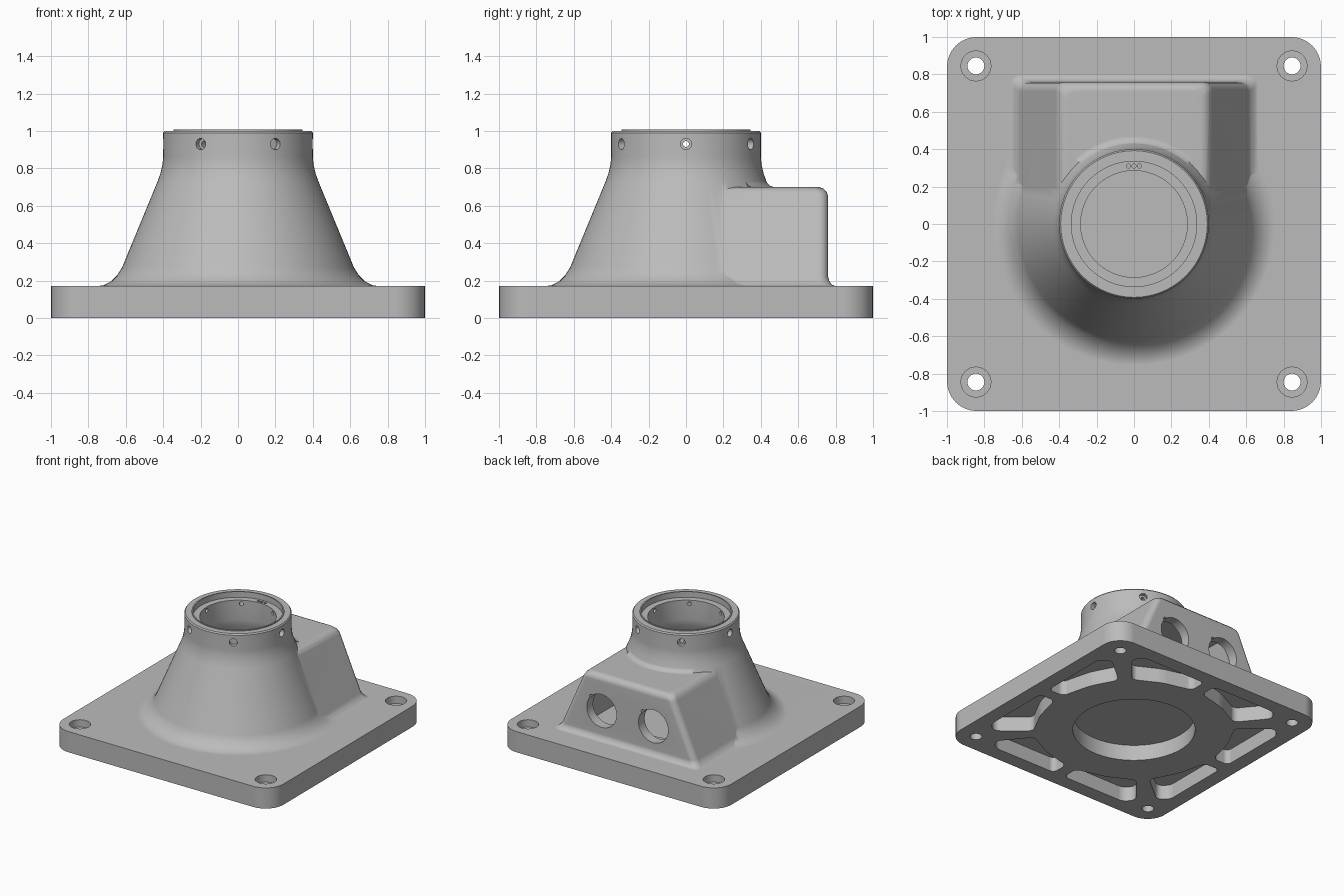
import bpy, bmesh, math
from math import sin, cos, pi, radians
from mathutils import Matrix, Vector

cube = bpy.data.objects.get("Cube")
if cube:
    bpy.data.objects.remove(cube, do_unlink=True)

metal = bpy.data.materials.new("cast grey")
metal.use_nodes = True
GREY = (0.5, 0.5, 0.5, 1)
metal.diffuse_color = GREY
metal.node_tree.nodes["Principled BSDF"].inputs["Base Color"].default_value = GREY


def make_object(name, bm):
    bmesh.ops.recalc_face_normals(bm, faces=bm.faces)
    mesh = bpy.data.meshes.new(name)
    bm.to_mesh(mesh)
    bm.free()
    mesh.materials.append(metal)
    obj = bpy.data.objects.new(name, mesh)
    bpy.context.scene.collection.objects.link(obj)
    return obj


def loft(name, sections, bevel=0):
    """Skin stacked sections of (z, outline) into a closed solid."""
    bm = bmesh.new()
    rings = [[bm.verts.new((x, y, z)) for x, y in outline] for z, outline in sections]
    n = len(rings[0])
    sides = []
    for low, high in zip(rings, rings[1:]):
        for i in range(n):
            j = (i + 1) % n
            bm.faces.new((low[i], low[j], high[j], high[i]))
            sides.append(bm.edges.get((low[i], high[i])))
    bm.faces.new(rings[0][::-1])
    bm.faces.new(rings[-1])
    if bevel:
        bmesh.ops.bevel(bm, geom=sides, offset=bevel, segments=8, affect='EDGES', profile=0.5)
    return make_object(name, bm)


def circle(r, n=96):
    return [(r * cos(2 * pi * i / n), r * sin(2 * pi * i / n)) for i in range(n)]


def lathe(name, profile):
    return loft(name, [(z, circle(r)) for r, z in profile])


def rod(name, start, end, r, n=32):
    """Cylinder between two points."""
    start, end = Vector(start), Vector(end)
    axis = end - start
    bm = bmesh.new()
    place = Matrix.Translation((start + end) / 2) @ axis.to_track_quat('Z', 'Y').to_matrix().to_4x4()
    bmesh.ops.create_cone(bm, cap_ends=True, segments=n, radius1=r, radius2=r,
                          depth=axis.length, matrix=place)
    return make_object(name, bm)


def combine(body, tool, operation='DIFFERENCE'):
    mod = body.modifiers.new("join", 'BOOLEAN')
    mod.operation, mod.object, mod.solver = operation, tool, 'EXACT'
    bpy.context.view_layer.objects.active = body
    bpy.ops.object.modifier_apply(modifier=mod.name)
    bpy.data.objects.remove(tool, do_unlink=True)


def box_outline(w, back, c=0.05):
    """Half width w, rounded corners at the back, straight front on the axis."""
    arc = [(w - c + c * cos(a), back - c + c * sin(a))
           for a in (radians(d) for d in (0, 30, 60, 90))]
    right = [(w, 0)] + arc
    return right + [(-x, y) for x, y in reversed(right)]


# Square mounting plate
body = loft("pedestal_body", [(z, [(-1, -1), (1, -1), (1, 1), (-1, 1)]) for z in (0, 0.17)], bevel=0.16)

# Conical tower with flared foot, straight collar and sealing lip
combine(body, lathe("tower", [
    (0.77, 0.1), (0.77, 0.168), (0.72, 0.175), (0.68, 0.195), (0.645, 0.23), (0.62, 0.27),
    (0.43, 0.73), (0.414, 0.775), (0.404, 0.82), (0.4, 0.86), (0.4, 0.99), (0.392, 1.0),
    (0.345, 1.0), (0.345, 1.007), (0.335, 1.007), (0.335, 0.96)]), 'UNION')

# Connector housing on the back, with filleted foot and rounded top
combine(body, loft("connector_housing", [(z, box_outline(w, b)) for z, w, b in (
    (0.12, 0.67, 0.805), (0.168, 0.67, 0.805), (0.178, 0.645, 0.78), (0.2, 0.622, 0.765),
    (0.22, 0.61, 0.76), (0.65, 0.42, 0.76), (0.675, 0.405, 0.752), (0.692, 0.385, 0.735),
    (0.7, 0.355, 0.71))]), 'UNION')

# Fillet where the collar meets the housing top
def sector(r):
    arc = [(r * cos(radians(a)), r * sin(radians(a))) for a in range(48, 133, 4)]
    return arc + [(0, 0.15)]

combine(body, loft("collar_fillet", [(z, sector(r)) for z, r in (
    (0.66, 0.475), (0.698, 0.475), (0.708, 0.448), (0.73, 0.427), (0.765, 0.413), (0.81, 0.402))]), 'UNION')

# Hollow interior, housing chamber and underside recess
combine(body, lathe("bore", [(0.5, 0.175), (0.3, 0.74), (0.285, 0.8), (0.285, 1.1)]))
combine(body, loft("chamber", [(0.18, box_outline(0.5, 0.68)), (0.62, box_outline(0.33, 0.68))]))
combine(body, lathe("underside_recess", [(0.46, -0.1), (0.46, 0.13)]))

# Counterbored bolt holes in the corners
for x in (-0.845, 0.845):
    for y in (-0.845, 0.845):
        combine(body, rod("bolt_hole", (x, y, -0.1), (x, y, 0.3), 0.045))
        combine(body, rod("counterbore", (x, y, 0.11), (x, y, 0.3), 0.08))

# Two keyed connector openings
for x in (-0.235, 0.235):
    combine(body, rod("connector_hole", (x, 0.6, 0.41), (x, 0.9, 0.41), 0.135, 48))
    combine(body, rod("key_notch", (x + 0.095, 0.6, 0.505), (x + 0.095, 0.9, 0.505), 0.016, 16))

# Radial set screw holes around the collar
for k in range(6):
    a = k * pi / 3
    d = Vector((cos(a), sin(a), 0))
    up = Vector((0, 0, 0.93))
    combine(body, rod("screw_hole", d * 0.25 + up, d * 0.45 + up, 0.016, 16))
    combine(body, rod("screw_seat", d * 0.365 + up, d * 0.45 + up, 0.03, 24))

# Contact sockets in the step inside the collar
for x in (-0.03, 0, 0.03):
    combine(body, rod("contact_socket", (x, 0.31, 0.945), (x, 0.31, 1.05), 0.011, 12))

# Eight weight saving pockets around the underside
pocket = [(0.74, 0.05), (0.88, 0.05), (0.88, 0.63), (0.8, 0.69), (0.57, 0.5), (0.68, 0.29)]
for quarter in range(4):
    for flip in (1, -1):
        turn = Matrix.Rotation(quarter * pi / 2, 2)
        outline = [tuple(turn @ Vector((x, y * flip))) for x, y in pocket]
        combine(body, loft("pocket", [(-0.1, outline), (0.12, outline)], bevel=0.04))

# Smooth shading with crisp edges
bpy.ops.object.select_all(action='DESELECT')
body.select_set(True)
bpy.context.view_layer.objects.active = body
bpy.ops.object.shade_smooth_by_angle(angle=radians(32))
weighted = body.modifiers.new("weighted normals", 'WEIGHTED_NORMAL')
weighted.keep_sharp = True
